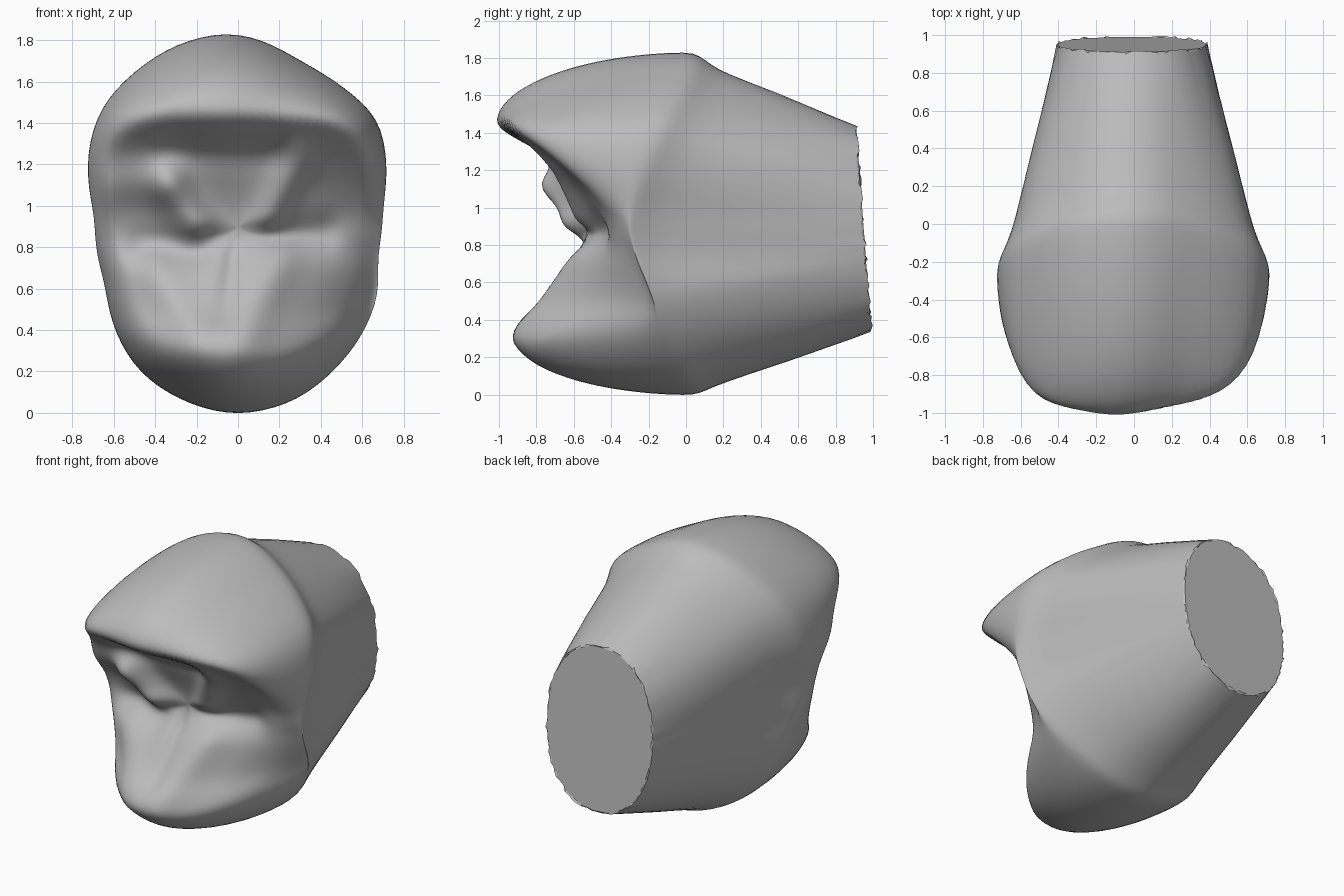
import bpy, bmesh, random
from math import sin, cos, pi, sqrt, exp, atan2, hypot
from mathutils import Vector

if "Cube" in bpy.data.objects:
    bpy.data.objects.remove(bpy.data.objects["Cube"], do_unlink=True)

random.seed(4)
SEGMENTS, FRONT_RINGS, MID_Z = 96, 42, 0.9

# Widest outline, as x and z around the body
OUTLINE = [(.72, 1.2), (.68, 1.42), (.5, 1.58), (.3, 1.7), (.1, 1.81), (-.05, 1.84), (-.3, 1.78),
           (-.5, 1.65), (-.66, 1.48), (-.72, 1.3), (-.69, .95), (-.64, .62), (-.58, .36), (-.47, .19),
           (-.2, .03), (0, -.01), (.28, .06), (.46, .2), (.59, .36), (.68, .58), (.67, .75), (.7, 1)]
# Depth of the worn front down the middle, as z and y
VALLEY = [(.3, -.91), (.4, -.86), (.5, -.77), (.7, -.64), (.78, -.57), (.85, -.52), (1, -.56),
          (1.1, -.62), (1.25, -.75), (1.35, -.9), (1.43, -1.02)]


def ease(points, v):
    """Piecewise interpolation, flat past both ends."""
    if v <= points[0][0]:
        return points[0][1]
    for (a, p), (b, q) in zip(points, points[1:]):
        if v <= b:
            return p + (q - p) * (v - a) / (b - a)
    return points[-1][1]


def polar_table():
    table = sorted((atan2(z - MID_Z, x) % (2 * pi), hypot(x, z - MID_Z)) for x, z in OUTLINE)
    first, last = table[0], table[-1]
    return [(last[0] - 2 * pi, last[1])] + table + [(first[0] + 2 * pi, first[1])]


RADII = polar_table()


def radius(angle):
    samples = [ease(RADII, (angle + k * .04) % (2 * pi)) for k in (-2, -1, 0, 1, 2)]
    return sum(samples) / len(samples)


def ridge(x, z, start, end, width, height):
    """Soft raised (positive) or sunken (negative) stroke between two points."""
    p, a, b = Vector((x, z)), Vector(start), Vector(end)
    ab = b - a
    t = max(0, min(1, (p - a).dot(ab) / ab.length_squared))
    return -height * exp(-((p - a - ab * t).length / width) ** 2)


# Strokes of the worn biting surface: start, end, width, height
STROKES = [
    ((-.33, 1.08), (-.21, .92), .1, .13),
    ((-.62, 1.1), (-.36, 1.14), .1, .06),
    ((.29, 1.24), (.15, .95), .08, .07),
    ((-.45, .8), (-.2, .78), .07, -.05),
    ((.17, .86), (.42, .88), .07, -.05),
    ((-.03, .76), (-.06, .45), .04, -.03),
    ((-.4, .7), (-.2, .35), .1, .05),
    ((.2, .75), (.02, .35), .1, .05),
    ((-.3, 1.27), (.2, 1.25), .1, -.05),
]


def front_depth(x, z):
    y = ease(VALLEY, z)
    side = abs(x + .09) / .7
    upper = max(0, min(1, (z - 1) / .4))
    lower = max(0, min(1, (.85 - z) / .4))
    cheek = max(0, min(1, (1.25 - z) / .3))
    y += upper * .11 * side ** 1.2 + lower * .46 * side ** 1.7 + cheek * .4 * max(0, x) ** 2
    return y + sum(ridge(x, z, *stroke) for stroke in STROKES)


def rim_depth(angle):
    return -.3 + .35 * abs(sin(angle)) ** 1.6


def front_point(angle, t):
    r = radius(angle) * t
    x, z = r * cos(angle), MID_Z + r * sin(angle)
    s = sin(angle)
    start = .85 - .27 * s ** 4 if s > 0 else .82 - .15 * s ** 4
    k = max(0, (t - start) / (1 - start))
    f = front_depth(x, z)
    return Vector((x, f + (rim_depth(angle) - f) * (1 - sqrt(max(0, 1 - k * k))), z))


def end_point(angle):
    c, s = cos(angle), sin(angle)
    r = (abs(c / .4) ** 2.2 + abs(s / .55) ** 2.2) ** (-1 / 2.2)
    z = .885 + r * s
    return Vector((r * c - .01, .91 + (1.435 - z) * .073, z))


def shank_point(angle, u):
    rim, end = front_point(angle, 1), end_point(angle)
    p = rim.lerp(end, u)
    tuck = .05 * min(1, u / .15) * (1 - u) * (1 if sin(angle) > -.4 else .3)
    p.x *= 1 - tuck
    p.z = MID_Z + (p.z - MID_Z) * (1 - tuck)
    return p


def add_ring(bm, place):
    return [bm.verts.new(place(2 * pi * i / SEGMENTS)) for i in range(SEGMENTS)]


def bridge(bm, a, b):
    for i in range(SEGMENTS):
        j = (i + 1) % SEGMENTS
        bm.faces.new((a[i], a[j], b[j], b[i]))


def finish(name, bm, material):
    bmesh.ops.recalc_face_normals(bm, faces=bm.faces)
    mesh = bpy.data.meshes.new(name)
    bm.to_mesh(mesh)
    bm.free()
    mesh.materials.append(material)
    obj = bpy.data.objects.new(name, mesh)
    bpy.context.collection.objects.link(obj)
    bpy.ops.object.select_all(action="DESELECT")
    obj.select_set(True)
    bpy.context.view_layer.objects.active = obj
    bpy.ops.object.shade_smooth_by_angle(angle=pi / 4)
    return obj


grey = bpy.data.materials.new("plain grey")
grey.use_nodes = True
grey.diffuse_color = (.5, .5, .5, 1)
grey.node_tree.nodes["Principled BSDF"].inputs["Base Color"].default_value = (.5, .5, .5, 1)

# Worn front, rounded shoulder, tapering shank and flat cut end as one skin
bm = bmesh.new()
centre = bm.verts.new(front_point(0, 0))
rings = []
for n in range(1, FRONT_RINGS + 1):
    t = sin(n / FRONT_RINGS * pi / 2)
    rings.append(add_ring(bm, lambda a: front_point(a, t)))
for u in (.03, .06, .1, .15, .2, .3, .5, .7, .9):
    rings.append(add_ring(bm, lambda a: shank_point(a, u)))
soft = [centre] + [v for ring in rings[:-3] for v in ring]
rings.append(add_ring(bm, lambda a: end_point(a) + Vector((0, random.uniform(-.015, .01), 0))))
rings.append(add_ring(bm, lambda a: end_point(a).lerp(Vector((-.01, .95, .885)), .02)))
for i in range(SEGMENTS):
    bm.faces.new((centre, rings[0][i], rings[0][(i + 1) % SEGMENTS]))
for a, b in zip(rings, rings[1:]):
    bridge(bm, a, b)
bm.faces.new(rings[-1])

# Wear the front and the shoulder smooth
for _ in range(4):
    bmesh.ops.smooth_vert(bm, verts=soft, factor=.5, use_axis_x=True, use_axis_y=True, use_axis_z=True)
body = finish("worn_tapered_body", bm, grey)

# Keep the cut end flat and its broken edge crisp
for face in body.data.polygons[-SEGMENTS - 1:]:
    face.use_smooth = False
